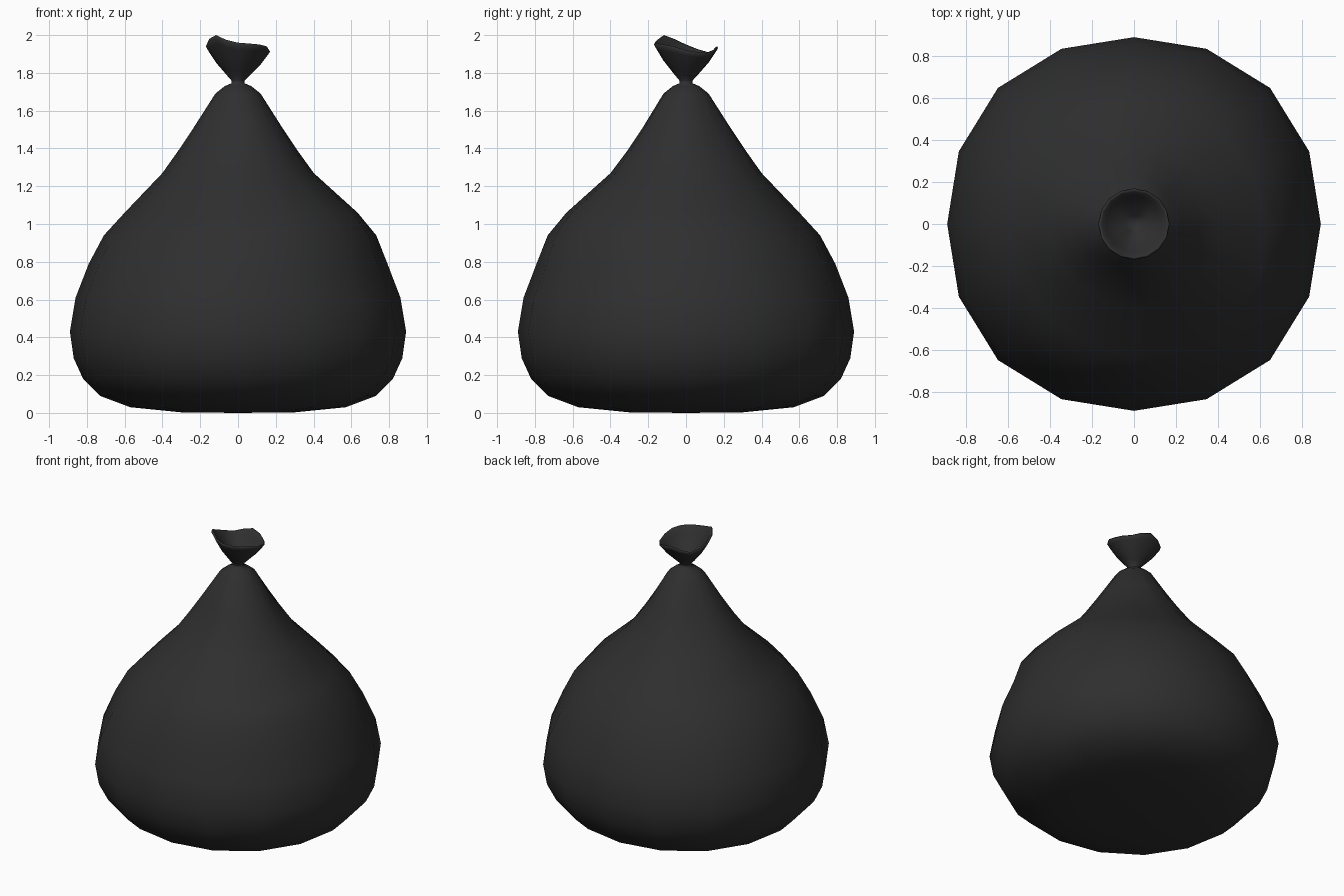
import bpy, bmesh, math

if "Cube" in bpy.data.objects:
    bpy.data.objects.remove(bpy.data.objects["Cube"])

N = 16
mat = bpy.data.materials.new("black plastic")
mat.diffuse_color = (0.028, 0.028, 0.028, 1)
mat.use_nodes = True
mat.node_tree.nodes["Principled BSDF"].inputs["Base Color"].default_value = mat.diffuse_color


def skin(name, rings, cap_start=None, cap_end=None):
    """Loft rings of N points; optionally close the ends to a centre point."""
    bm = bmesh.new()
    loops = [[bm.verts.new(p) for p in ring] for ring in rings]
    for a, b in zip(loops, loops[1:]):
        for i in range(N):
            j = (i + 1) % N
            bm.faces.new((a[i], a[j], b[j], b[i]))
    for loop, centre in ((loops[0], cap_start), (loops[-1], cap_end)):
        if centre:
            c = bm.verts.new(centre)
            for i in range(N):
                bm.faces.new((loop[i], loop[(i + 1) % N], c))
    bmesh.ops.recalc_face_normals(bm, faces=bm.faces)
    me = bpy.data.meshes.new(name)
    bm.to_mesh(me)
    bm.free()
    me.materials.append(mat)
    for f in me.polygons:
        f.use_smooth = True
    ob = bpy.data.objects.new(name, me)
    bpy.context.collection.objects.link(ob)
    return ob


def bump(a, deg, width):
    """Soft peak around a direction."""
    d = (a - math.radians(deg) + math.pi) % (2 * math.pi) - math.pi
    return math.exp(-(d / math.radians(width)) ** 2)


def peak(z, zc, width):
    return math.exp(-((z - zc) / width) ** 2)


# Sack body: profile of (radius, height)
body = [(0.30, 0.003), (0.57, 0.03), (0.73, 0.09), (0.82, 0.18), (0.87, 0.29), (0.89, 0.43),
        (0.86, 0.61), (0.79, 0.79), (0.71, 0.94), (0.60, 1.06), (0.40, 1.27), (0.315, 1.39),
        (0.235, 1.51), (0.12, 1.69), (0.07, 1.73), (0.035, 1.745)]


def body_ring(r, z):
    pts = []
    for i in range(N):
        a = 2 * math.pi * i / N
        s = 1 + 0.015 * (1 - math.cos(4 * a)) * peak(z, 0.45, 0.4)   # slightly square belly
        s += 0.11 * bump(a, 315, 55) * peak(z, 1.04, 0.13)           # shoulder bulge
        for deg in (35, 247, 140):                                  # gathered creases
            s -= 0.13 * bump(a, deg, 18) * peak(z, 1.48, 0.17)
        pts.append((r * s * math.cos(a), r * s * math.sin(a), z))
    return pts


# Gathered mouth: wavy flared rim above the knot
rim = [1.92, 1.91, 1.905, 1.925, 1.94, 1.925, 1.91, 1.925,
       1.95, 1.98, 2.0, 1.975, 1.96, 1.955, 1.95, 1.94]


def mouth_ring(r, t, z0=1.76):
    """t goes from 0 at the knot to 1 at the rim."""
    return [(r * math.cos(2 * math.pi * i / N), r * math.sin(2 * math.pi * i / N),
             z0 + (rim[i] - z0) * t) for i in range(N)]


rings = [body_ring(r, z) for r, z in body]
outer = [(0.035, 0), (0.065, 0.18), (0.12, 0.53), (0.155, 0.82), (0.17, 0.95), (0.165, 1.0)]
inner = [(0.155, 0.97), (0.135, 0.78), (0.09, 0.52), (0.04, 0.28)]
rings += [mouth_ring(r, t) for r, t in outer + inner]
skin("tied_sack", rings, (0, 0, 0), (0, 0, 1.785))
